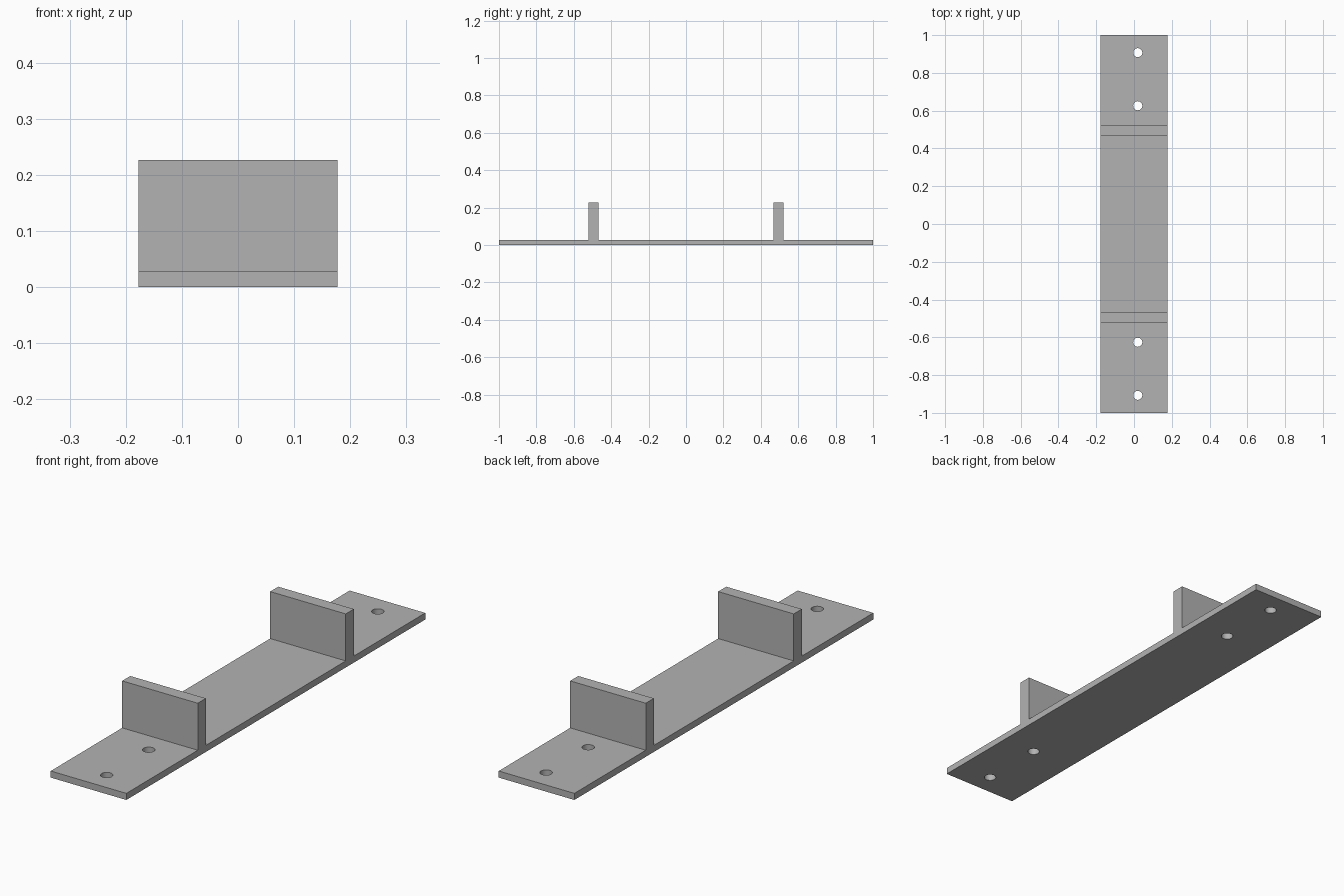
import bpy, bmesh
from mathutils import Matrix

cube = bpy.data.objects.get("Cube")
if cube:
    bpy.data.objects.remove(cube, do_unlink=True)

HALF_WIDTH, HALF_LENGTH = 0.177, 1.0
BASE_TOP, WALL_TOP = 0.028, 0.227
WALL_IN, WALL_OUT = 0.468, 0.522
HOLE_X, HOLE_RADIUS = 0.02, 0.024

grey = bpy.data.materials.new("plain grey")
grey.use_nodes = True
colour = (0.45, 0.45, 0.45, 1)
grey.diffuse_color = colour
grey.node_tree.nodes["Principled BSDF"].inputs["Base Color"].default_value = colour


def add_object(name, bm):
    bmesh.ops.recalc_face_normals(bm, faces=bm.faces)
    mesh = bpy.data.meshes.new(name)
    bm.to_mesh(mesh)
    bm.free()
    mesh.materials.append(grey)
    obj = bpy.data.objects.new(name, mesh)
    bpy.context.collection.objects.link(obj)
    return obj


# Side profile: flat base with two upright walls, mirrored front to back
half = [(HALF_LENGTH, 0), (HALF_LENGTH, BASE_TOP), (WALL_OUT, BASE_TOP),
        (WALL_OUT, WALL_TOP), (WALL_IN, WALL_TOP), (WALL_IN, BASE_TOP)]
profile = half + [(-y, z) for y, z in reversed(half)]
bm = bmesh.new()
face = bm.faces.new([bm.verts.new((-HALF_WIDTH, y, z)) for y, z in profile])
extruded = bmesh.ops.extrude_face_region(bm, geom=[face], use_keep_orig=True)
new_verts = [v for v in extruded["geom"] if isinstance(v, bmesh.types.BMVert)]
bmesh.ops.translate(bm, verts=new_verts, vec=(2 * HALF_WIDTH, 0, 0))
bracket = add_object("bracket_plate_with_walls", bm)

# Four screw holes through the base
bm = bmesh.new()
for y in (0.626, 0.907):
    for side in (-1, 1):
        bmesh.ops.create_cone(bm, cap_ends=True, segments=32,
                              radius1=HOLE_RADIUS, radius2=HOLE_RADIUS, depth=0.2,
                              matrix=Matrix.Translation((HOLE_X, side * y, 0)))
cutter = add_object("screw_hole_cutter", bm)
cutter.hide_render = True

cut = bracket.modifiers.new("screw holes", "BOOLEAN")
cut.operation = "DIFFERENCE"
cut.solver = "EXACT"
cut.object = cutter
bpy.context.view_layer.objects.active = bracket
bracket.select_set(True)
bpy.ops.object.modifier_apply(modifier=cut.name)
bpy.data.objects.remove(cutter, do_unlink=True)

# Smooth hole walls, crisp edges elsewhere
bpy.ops.object.shade_smooth_by_angle()
